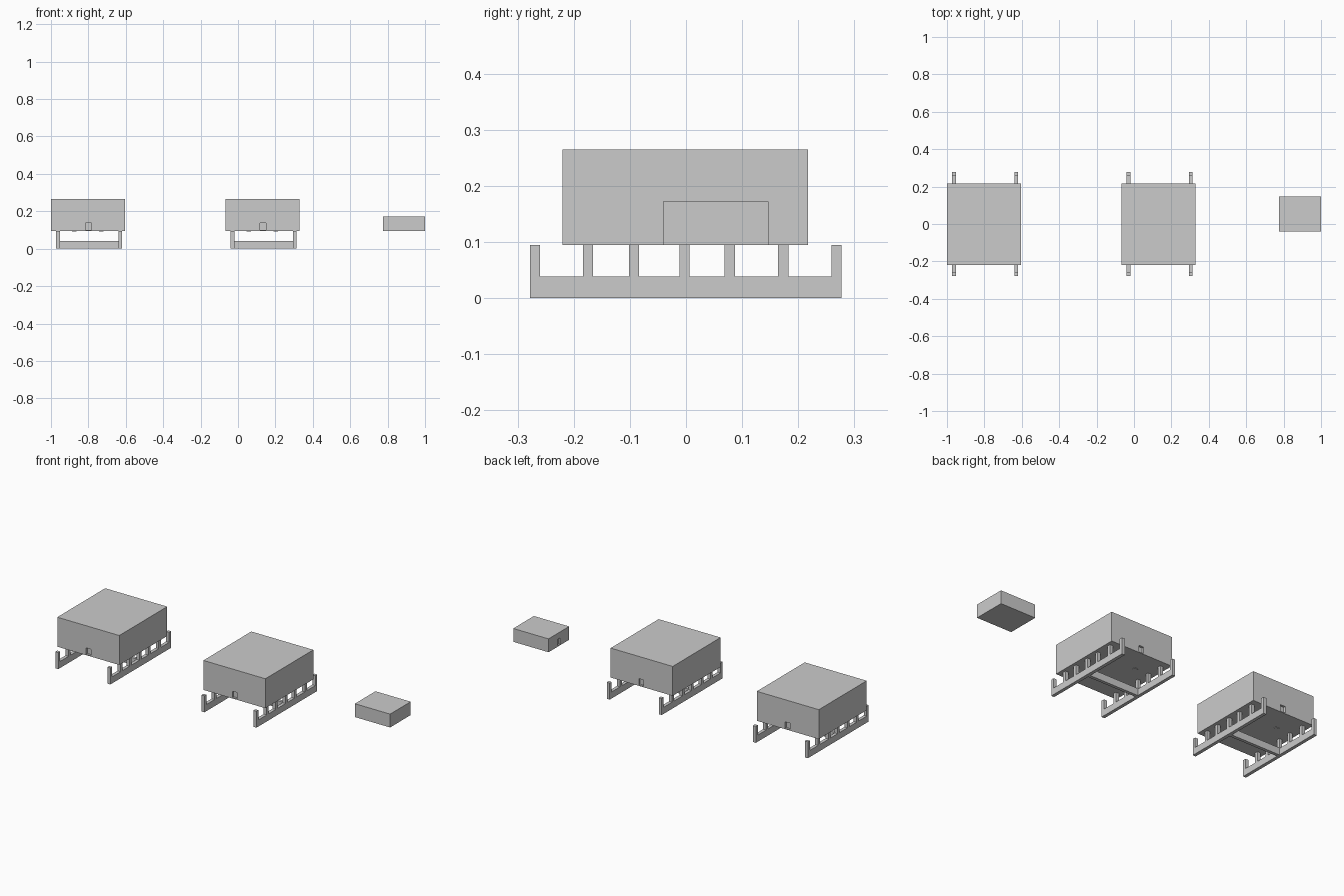
import bpy, bmesh

if "Cube" in bpy.data.objects:
    bpy.data.objects.remove(bpy.data.objects["Cube"])


def box(name, x0, x1, y0, y1, z0, z1):
    me = bpy.data.meshes.new(name)
    bm = bmesh.new()
    bmesh.ops.create_cube(bm, size=1)
    for v in bm.verts:
        v.co = (x1 if v.co.x > 0 else x0,
                y1 if v.co.y > 0 else y0,
                z1 if v.co.z > 0 else z0)
    bm.to_mesh(me)
    bm.free()
    ob = bpy.data.objects.new(name, me)
    bpy.context.collection.objects.link(ob)
    return ob


def cut(target, cutter):
    mod = target.modifiers.new("recess", 'BOOLEAN')
    mod.operation = 'DIFFERENCE'
    mod.solver = 'EXACT'
    mod.object = cutter
    cutter.hide_render = True
    cutter.hide_set(True)


# Comb-shaped side rail: a base beam with upright posts, extruded along x
POSTS = [(-.278, -.260), (-.184, -.166), (-.102, -.084), (-.012, .006),
         (.069, .087), (.164, .183), (.259, .277)]


def rail(name, x0, x1, base=.038, top=.095):
    me = bpy.data.meshes.new(name)
    bm = bmesh.new()
    pts = [(POSTS[-1][1], 0), (POSTS[0][0], 0)]
    for i, (a, b) in enumerate(POSTS):
        if i:
            pts.append((a, base))
        pts += [(a, top), (b, top)]
        if i < len(POSTS) - 1:
            pts.append((b, base))
    face = bm.faces.new([bm.verts.new((x0, y, z)) for y, z in pts])
    ext = bmesh.ops.extrude_face_region(bm, geom=[face])
    for v in ext['geom']:
        if isinstance(v, bmesh.types.BMVert):
            v.co.x = x1
    bmesh.ops.recalc_face_normals(bm, faces=bm.faces)
    bm.to_mesh(me)
    bm.free()
    bpy.context.collection.objects.link(bpy.data.objects.new(name, me))


for label, ox in (("left", -.797), ("middle", .136)):
    # Large crate body with a small recess at the front and back
    crate = box(label + "_crate", ox - .203, ox + .193, -.22, .217, .095, .265)
    for side, y in (("front", -.22), ("back", .217)):
        cut(crate, box(f"{label}_{side}_recess_cutter", ox - .018, ox + .013,
                       y - .012, y + .012, .100, .137))
    # Stand: two comb rails and a cross bar
    rail(label + "_rail_a", ox - .175, ox - .156)
    rail(label + "_rail_b", ox + .157, ox + .176)
    box(label + "_cross_bar", ox - .156, ox + .157, -.012, .006, 0, .041)
    # Thin pads under the crate
    for dx in (-.078, .067):
        for dy in (-.093, .078):
            box(label + "_pad", ox + dx - .012, ox + dx + .012,
                dy - .008, dy + .008, .092, .096)

# Small separate box with a recess on its left side
small = box("small_box", .775, 1.0, -.041, .147, .095, .172)
cut(small, box("small_recess_cutter", .765, .785, .040, .066, .100, .137))
